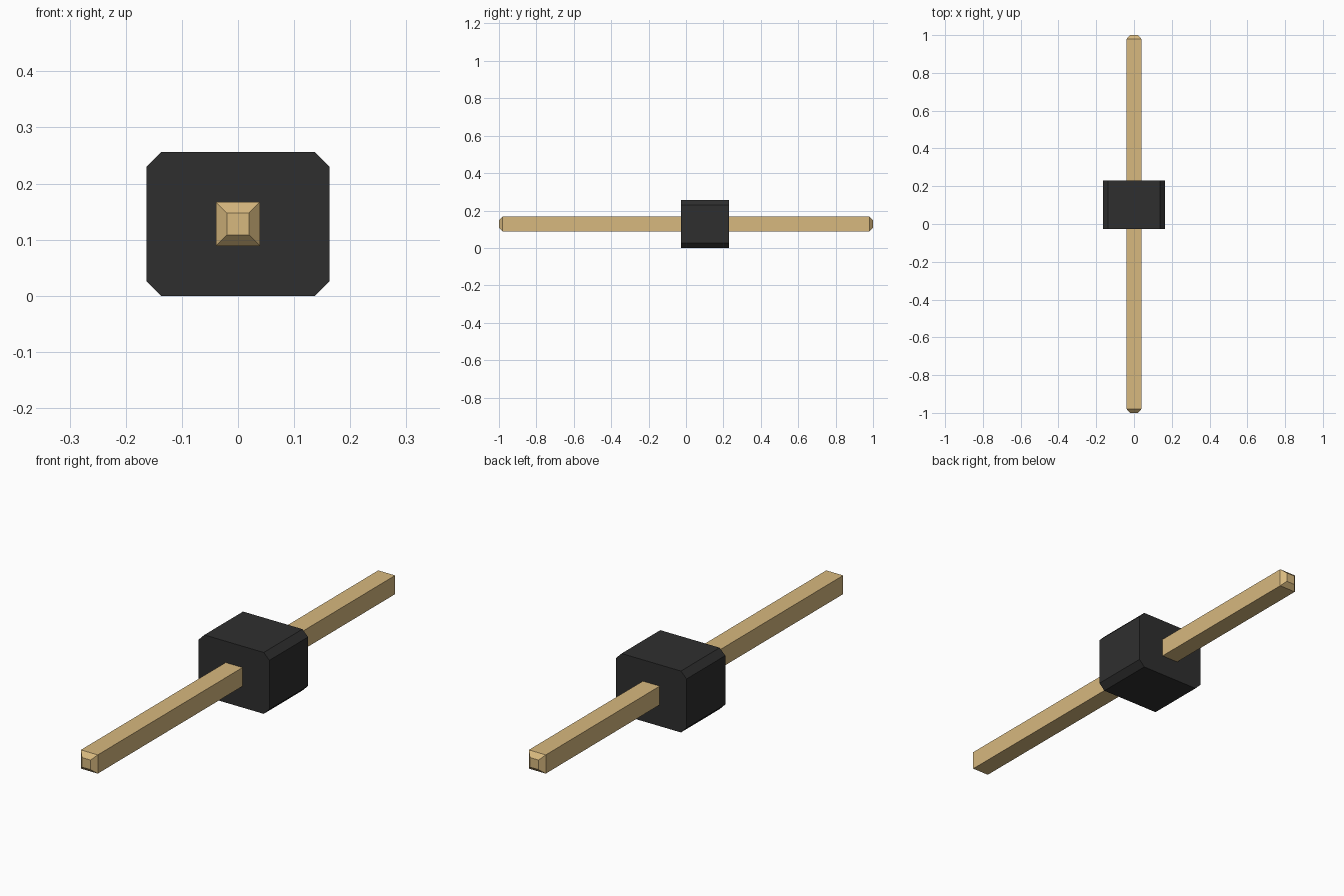
import bpy

cube = bpy.data.objects.get("Cube")
if cube:
    bpy.data.objects.remove(cube, do_unlink=True)


def material(name, rgb):
    mat = bpy.data.materials.new(name)
    mat.use_nodes = True
    mat.diffuse_color = (*rgb, 1)
    mat.node_tree.nodes["Principled BSDF"].inputs["Base Color"].default_value = (*rgb, 1)
    return mat


def octagon(hx, hz, cut):
    """Rectangle outline with cut corners."""
    return [(hx - cut, -hz), (hx, cut - hz), (hx, hz - cut), (hx - cut, hz),
            (cut - hx, hz), (-hx, hz - cut), (-hx, cut - hz), (cut - hx, -hz)]


def square(h):
    return [(h, -h), (h, h), (-h, h), (-h, -h)]


def loft(name, sections, mat):
    """Join outlines placed along y into a closed, flat-shaded solid."""
    n = len(sections[0][1])
    verts = [(x, y, z + AXIS_Z) for y, ring in sections for x, z in ring]
    faces = [tuple(range(n)), tuple(reversed(range(len(verts) - n, len(verts))))]
    for s in range(len(sections) - 1):
        for i in range(n):
            a, b = s * n + i, s * n + (i + 1) % n
            faces.append((a, a + n, b + n, b))
    mesh = bpy.data.meshes.new(name)
    mesh.from_pydata(verts, [], faces)
    mesh.materials.append(mat)
    obj = bpy.data.objects.new(name, mesh)
    bpy.context.collection.objects.link(obj)
    return obj


AXIS_Z = 0.128
gold = material("gold metal", (0.68, 0.48, 0.21))
black = material("black plastic", (0.028, 0.028, 0.028))

# Insulating block with chamfered long edges
block = octagon(0.163, 0.128, 0.026)
loft("housing", [(-0.026, block), (0.229, block)], black)

# Square pin through the block, tapered at both ends
shaft, tip = square(0.039), square(0.02)
loft("pin", [(-1, tip), (-0.98, shaft), (0.98, shaft), (1, tip)], gold)
